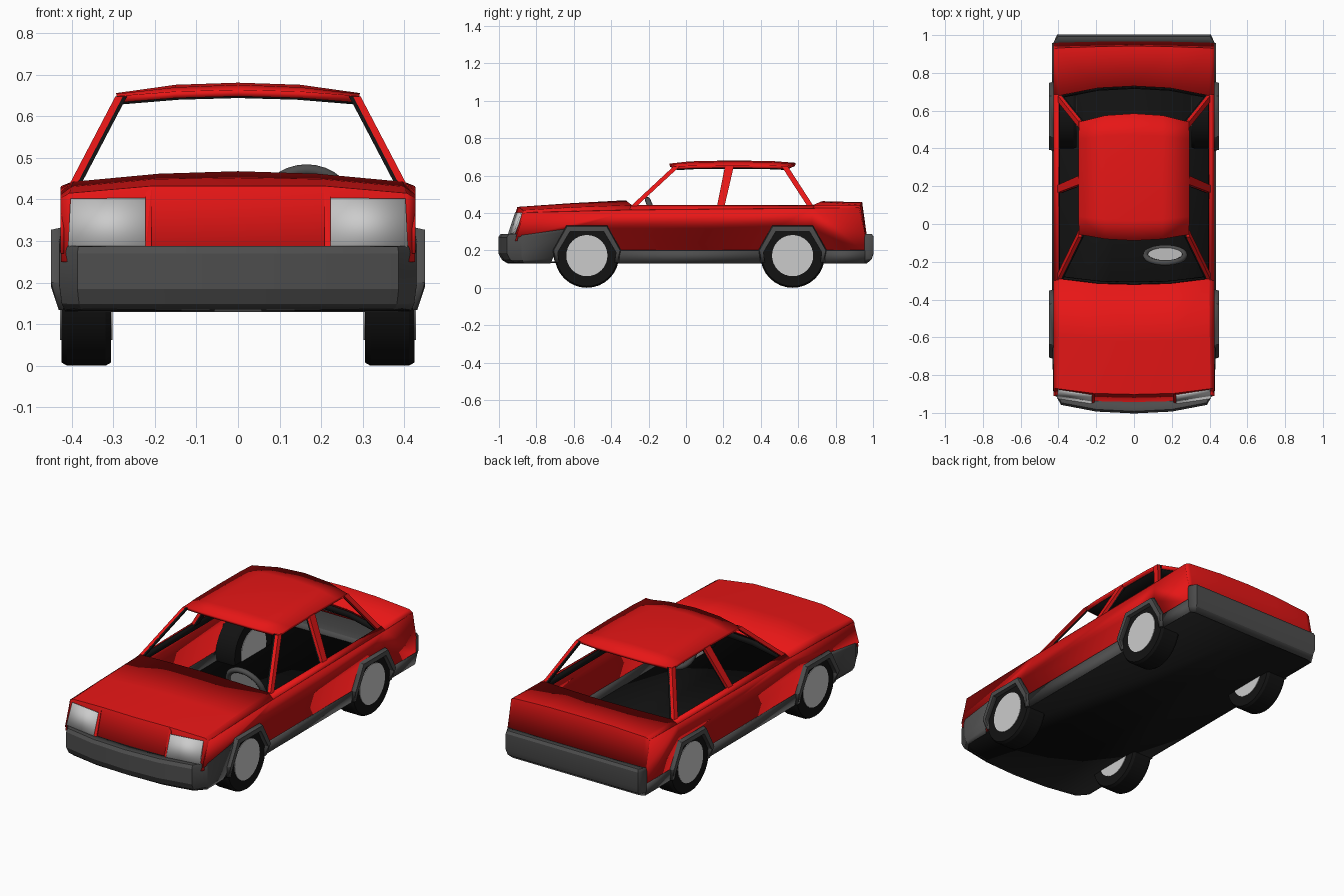
import bpy, bmesh, math
from mathutils import Vector

if "Cube" in bpy.data.objects:
    bpy.data.objects.remove(bpy.data.objects["Cube"])


def material(name, c):
    m = bpy.data.materials.new(name)
    m.diffuse_color = (*c, 1)
    m.use_nodes = True
    m.node_tree.nodes["Principled BSDF"].inputs["Base Color"].default_value = m.diffuse_color
    return m


RED = material("red_paint", (0.8, 0.008, 0.008))
DARK = material("dark_plastic", (0.075, 0.075, 0.075))
BLACK = material("black_rubber", (0.006, 0.006, 0.006))


def finish(name, bm, mat, mirror=True, thick=0.0, offset=0.0):
    me = bpy.data.meshes.new(name)
    bm.to_mesh(me)
    bm.free()
    ob = bpy.data.objects.new(name, me)
    bpy.context.collection.objects.link(ob)
    if mat:
        me.materials.append(mat)
    if mirror:
        mod = ob.modifiers.new("mirror", "MIRROR")
        mod.merge_threshold = 0.0005
    if thick:
        mod = ob.modifiers.new("thickness", "SOLIDIFY")
        mod.thickness, mod.offset = thick, offset
    bpy.ops.object.select_all(action="DESELECT")
    ob.select_set(True)
    bpy.context.view_layer.objects.active = ob
    bpy.ops.object.shade_smooth_by_angle(angle=math.radians(25))
    return ob


def loft(name, rows, mat, thick=0.006, offset=0.0):
    """Skin of quads between rows of points, mirrored in x."""
    bm = bmesh.new()
    g = [[bm.verts.new(p) for p in r] for r in rows]
    for a, b in zip(g, g[1:]):
        for j in range(len(a) - 1):
            bm.faces.new((a[j], a[j + 1], b[j + 1], b[j]))
    return finish(name, bm, mat, True, thick, offset)


def plate(name, pts, mat, thick=0.008):
    """Flat polygon, mirrored in x."""
    bm = bmesh.new()
    bm.faces.new([bm.verts.new(p) for p in pts])
    return finish(name, bm, mat, True, thick)


def hull(name, pts, mat):
    bm = bmesh.new()
    bmesh.ops.convex_hull(bm, input=[bm.verts.new(p) for p in pts])
    return finish(name, bm, mat)


def lathe(name, prof, mat, n=32):
    """Revolve (x, radius) points about the x axis."""
    bm = bmesh.new()
    rings = [[bm.verts.new((x, r * math.cos(2 * math.pi * k / n), r * math.sin(2 * math.pi * k / n)))
              for k in range(n)] for x, r in prof]
    for a, b in zip(rings, rings[1:]):
        for k in range(n):
            bm.faces.new((a[k], a[(k + 1) % n], b[(k + 1) % n], b[k]))
    bm.faces.new(rings[0])
    bm.faces.new(rings[-1])
    bmesh.ops.recalc_face_normals(bm, faces=bm.faces)
    return finish(name, bm, mat, mirror=False)


# Hood with the sloping front panel
cowl = [(0, -.32, .465), (.19, -.315, .459), (.395, -.29, .44), (.425, -.29, .416)]
loft("hood", [
    [(0, -.95, .25), (.21, -.945, .25), (.40, -.915, .25), (.425, -.905, .25)],
    [(0, -.90, .43), (.21, -.895, .43), (.405, -.87, .413), (.425, -.865, .402)],
    [(0, -.62, .449), (.2, -.62, .446), (.40, -.60, .428), (.425, -.60, .409)],
    cowl], RED)

# Trunk lid with the tail panel
shelf = [(0, .73, .46), (.19, .72, .457), (.395, .68, .44), (.425, .68, .425)]
loft("trunk", [
    shelf,
    [(0, .94, .455), (.19, .937, .452), (.40, .93, .44), (.425, .925, .43)],
    [(0, .965, .27), (.19, .965, .27), (.40, .96, .27), (.425, .957, .27)]], RED)

# Black trim under the windshield and rear window
for name, edge, dy in (("windshield_trim", cowl, .012), ("rear_window_trim", shelf, -.012)):
    loft(name, [[(x, y + dy * k, z - .035 * k) for x, y, z in edge[:3]] for k in (.2, 1)], BLACK)

# Side panel with wheel cutouts
plate("side_panel", [(.423, y, z) for y, z in (
    (-.865, .402), (-.29, .416), (.68, .425), (.925, .43), (.957, .285), (.957, .19),
    (.74, .19), (.67, .317), (.47, .317), (.40, .19), (-.36, .19), (-.43, .317),
    (-.63, .317), (-.68, .30), (-.91, .27))], RED)
loft("window_sill", [[(.425, -.30, .416), (.425, .685, .425)],
                     [(.398, -.295, .44), (.398, .685, .441)]], RED)
loft("window_sill_trim", [[(.394, -.28, .437), (.394, .67, .437)],
                          [(.394, -.28, .40), (.394, .67, .40)]], BLACK)

# Roof and its lining
roof = [[(0, -.088, .664), (.15, -.08, .660), (.292, -.055, .649)],
        [(0, .02, .676), (.15, .025, .670), (.293, .04, .654)],
        [(0, .25, .681), (.15, .25, .676), (.293, .25, .656)],
        [(0, .47, .677), (.15, .465, .671), (.293, .45, .654)],
        [(0, .585, .668), (.15, .575, .663), (.292, .54, .650)]]
loft("roof", roof, RED, .016, -1)
loft("roof_lining", [[(x * .95, .25 + (y - .25) * .97, z - .018) for x, y, z in r] for r in roof], BLACK, .004)


# Pillars: red outside, black inside
def pillar(name, y0, y1, t0, t1):
    for tag, mat, dx, w in (("", RED, 0, .018), ("_lining", BLACK, .016, .012)):
        hull(name + tag, [(x - dx - i * w, y, z) for x, z, ys in ((.408, .432, (y0, y1)), (.295, .648, (t0, t1)))
                          for y in ys for i in (0, 1)], mat)


pillar("front_pillar", -.30, -.268, -.068, -.035)
pillar("middle_pillar", .165, .205, .208, .255)
pillar("rear_pillar", .652, .685, .512, .545)

# Headlights
plate("headlight", [(.222, -.946, .288), (.408, -.918, .288), (.402, -.877, .400), (.222, -.908, .402)], None, .012)
hull("headlight_frame", [(.208, -.945, .285), (.222, -.95, .285), (.208, -.90, .43), (.222, -.903, .415),
                         (.208, -.92, .285), (.222, -.88, .415)], RED)

# Front bumper, wrapping back to the wheel arch
plan = [(0, -1, .285, 1), (.2, -.99, .285, 1), (.385, -.955, .285, 1), (.426, -.88, .287, .3)]
rows = []
for f, inset in ((0, .05), (.12, .018), (.35, 0), (.9, 0), (1, .01), (1, .06)):
    row = []
    for x, y, top, w in plan:
        row.append((x * (1 - inset * .6), y + inset * w, .132 + f * (top - .132)))
    z = .132 + f * .183
    row.append((.428 - inset * .3, -.72 + (z - .14) * .45, z))
    rows.append(row)
loft("front_bumper", rows, DARK)

# Rear bumper
loft("rear_bumper", [[(0, 1 - i, z), (.405 - i * .5, 1 - i, z), (.426 - i * .3, .955, z)]
                     for z, i in ((.132, .035), (.155, .01), (.185, 0), (.272, 0), (.285, .008), (.285, .045))], DARK)

# Lower side trim
for name, ys in (("sill_trim", (-.36, .40, .41, -.37)), ("rear_lower_trim", (.74, .957, .957, .73))):
    plate(name, [(x, y, z) for x, y, z in zip((.43, .43, .415, .415), ys, (.2, .2, .132, .132))], DARK)

# Underside
plate("floor", [(0, -.955, .136), (.2, -.95, .136), (.372, -.92, .136), (.415, -.87, .136),
                (.415, .955, .136), (0, .965, .136)], BLACK)

# Wheel arches and wheels
OUT = [(-.17, .135), (-.183, .2), (-.11, .332), (.11, .332), (.183, .2), (.17, .135)]
INN = [(-.15, .135), (-.157, .19), (-.09, .303), (.09, .303), (.157, .19), (.15, .135)]
R = .172
for end, yc in (("front", -.53), ("rear", .57)):
    def path(pts, x, k=1.0):
        return [(x if 0 < i < 5 else min(x, .43), yc + y * k, z) for i, (y, z) in enumerate(pts)]
    mid = [(y * .96, z - .006 * (z > .3)) for y, z in OUT]
    loft(end + "_wheel_arch", [path(OUT, .42), path(mid, .448), path(INN, .448), path(INN, .405)], DARK, .004)
    for side, s in (("right", 1), ("left", -1)):
        tire = lathe(f"{end}_{side}_tire", [(-.06, R - .008), (-.046, R), (.046, R), (.06, R - .008)], BLACK)
        hub = lathe(f"{end}_{side}_hub", [(-.063, .11), (.063, .11)], None)
        for ob in (tire, hub):
            ob.location = (s * .365, yc, R)

# Steering wheel
loc, rot = Vector((.165, -.165, .375)), (math.radians(-67), 0, 0)
bpy.ops.mesh.primitive_torus_add(major_radius=.104, minor_radius=.015, major_segments=32, minor_segments=8,
                                 location=loc, rotation=rot)
bpy.context.object.name = "steering_wheel"
bpy.context.object.data.materials.append(DARK)
bpy.ops.object.shade_smooth_by_angle(angle=math.radians(60))
bpy.ops.mesh.primitive_cylinder_add(vertices=32, radius=.092, depth=.008, location=loc, rotation=rot)
bpy.context.object.name = "steering_wheel_center"
